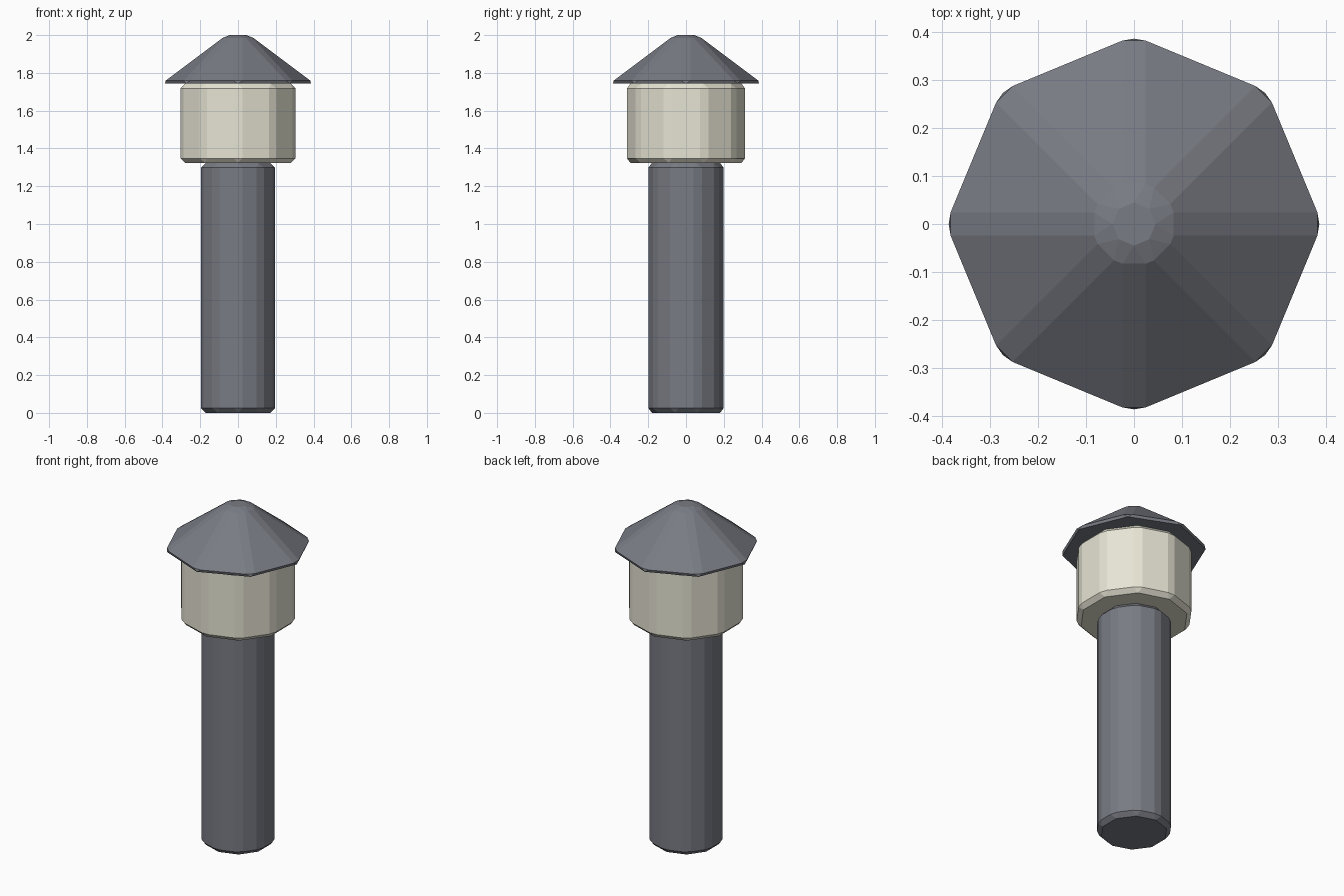
import bpy

if "Cube" in bpy.data.objects:
    bpy.data.objects.remove(bpy.data.objects["Cube"])


def material(name, rgb):
    m = bpy.data.materials.new(name)
    m.diffuse_color = (*rgb, 1)
    m.use_nodes = True
    m.node_tree.nodes["Principled BSDF"].inputs["Base Color"].default_value = m.diffuse_color
    return m


def prism(name, sides, r_bottom, r_top, z0, z1, mat):
    """Faceted round part with every edge chamfered."""
    bpy.ops.mesh.primitive_cone_add(vertices=sides, radius1=r_bottom, radius2=r_top,
                                    depth=z1 - z0, location=(0, 0, (z0 + z1) / 2))
    ob = bpy.context.object
    ob.name = name
    ob.data.materials.append(mat)
    b = ob.modifiers.new("Chamfer", 'BEVEL')
    b.width = 0.025
    b.segments = 1
    b.limit_method = 'NONE'
    return ob


metal = material("dark_metal", (0.19, 0.20, 0.23))
glass = material("cream_glass", (0.80, 0.78, 0.66))

# Ten-sided post and lamp body
prism("post", 10, 0.207, 0.207, 0.0, 1.323, metal)
prism("lamp_body", 10, 0.32, 0.32, 1.323, 1.743, glass)

# Eight-sided conical cap with a blunt tip
prism("cap", 8, 0.414, 0.072, 1.743, 2.0, metal)
